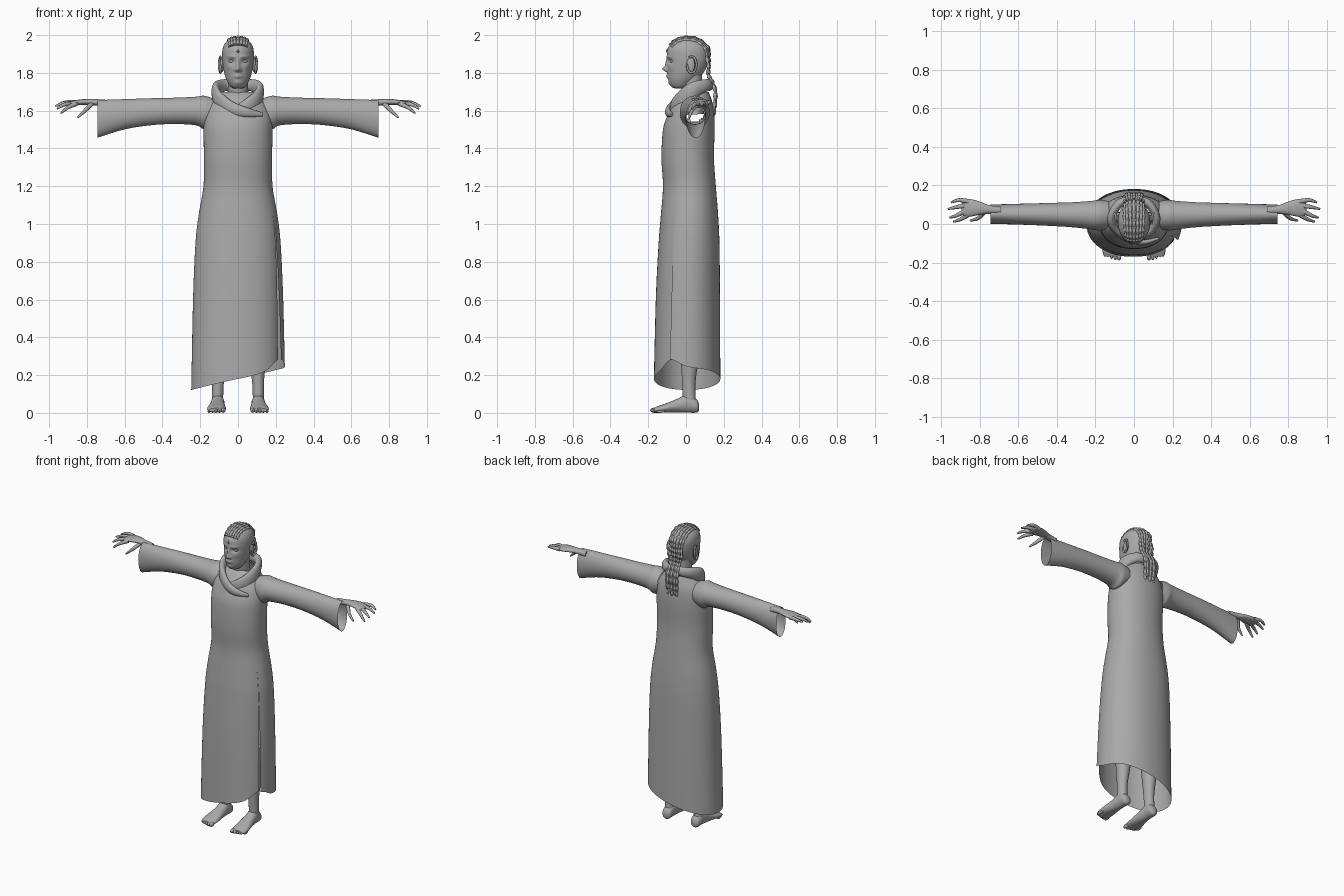
import bpy, bmesh, math
from math import sin, cos, pi, exp
from mathutils import Vector
from mathutils.bvhtree import BVHTree

cube = bpy.data.objects.get("Cube")
if cube:
    bpy.data.objects.remove(cube, do_unlink=True)

grey = bpy.data.materials.new("plain grey")
grey.use_nodes = True
grey.diffuse_color = (0.4, 0.4, 0.4, 1)
grey.node_tree.nodes["Principled BSDF"].inputs["Base Color"].default_value = (0.4, 0.4, 0.4, 1)
X, Y, Z = Vector((1, 0, 0)), Vector((0, 1, 0)), Vector((0, 0, 1))


def finish(name, bm, angle=50):
    bmesh.ops.recalc_face_normals(bm, faces=bm.faces)
    me = bpy.data.meshes.new(name)
    bm.to_mesh(me)
    bm.free()
    me.materials.append(grey)
    ob = bpy.data.objects.new(name, me)
    bpy.context.collection.objects.link(ob)
    bpy.ops.object.select_all(action='DESELECT')
    ob.select_set(True)
    bpy.context.view_layer.objects.active = ob
    bpy.ops.object.shade_smooth_by_angle(angle=math.radians(angle))
    return ob


def spline(pts, steps):
    """Smooth path through points of any dimension."""
    out = []
    last = len(pts) - 1
    for i in range(last):
        a, b, c, d = (pts[max(0, min(last, i + k))] for k in (-1, 0, 1, 2))
        for s in range(steps):
            t = s / steps
            out.append([q + t / 2 * (r - p) + t * t / 2 * (2 * p - 5 * q + 4 * r - s4)
                        + t ** 3 / 2 * (3 * q - p - 3 * r + s4)
                        for p, q, r, s4 in zip(a, b, c, d)])
    return out + [list(pts[-1])]


def skin(bm, rings, closed=True):
    for r0, r1 in zip(rings, rings[1:]):
        n = len(r0)
        for j in range(n if closed else n - 1):
            k = (j + 1) % n
            bm.faces.new((r0[j], r0[k], r1[k], r1[j]))


def sweep_mesh(pts, up=Z, tangent=None, n=16, steps=5, cap=True):
    """Sweep an ellipse along stations of x, y, z, half width, half height."""
    path = spline(pts, steps)
    bm = bmesh.new()
    rings = []
    for i, (x, y, z, ra, rb) in enumerate(path):
        t = tangent or (Vector(path[min(i + 1, len(path) - 1)][:3])
                        - Vector(path[max(i - 1, 0)][:3])).normalized()
        side = t.cross(up).normalized()
        top = side.cross(t)
        rings.append([bm.verts.new(Vector((x, y, z)) + side * ra * cos(2 * pi * j / n)
                                   + top * rb * sin(2 * pi * j / n)) for j in range(n)])
    skin(bm, rings)
    if cap:
        bm.faces.new(rings[0])
        bm.faces.new(rings[-1])
    return bm


def sweep(name, pts, **kw):
    return finish(name, sweep_mesh(pts, **kw))


def ball(name, loc, size, seg=20):
    bm = bmesh.new()
    bmesh.ops.create_uvsphere(bm, u_segments=seg, v_segments=seg // 2, radius=1)
    for v in bm.verts:
        v.co = Vector([c * s + p for c, s, p in zip(v.co, size, loc)])
    return finish(name, bm)


# Robe: a grid around the body, open at a side slit, with a slanted hem
profile = spline([(0.1, .248, -.172, .182), (.6, .238, -.16, .18), (.9, .225, -.145, .177),
                  (1.05, .208, -.133, .17), (1.2, .183, -.122, .158), (1.35, .181, -.13, .148),
                  (1.5, .182, -.122, .152), (1.57, .178, -.1, .15), (1.62, .16, -.08, .145),
                  (1.66, .13, -.055, .135), (1.7, .095, -.015, .12)], 8)


def robe_size(z):
    for a, b in zip(profile, profile[1:]):
        if z <= b[0]:
            t = max(0, (z - a[0]) / (b[0] - a[0]))
            return [p + (q - p) * t for p, q in zip(a[1:], b[1:])]
    return profile[-1][1:]


SLIT, SLIT_TOP, COLS, ROWS = -.49, 1.07, 112, 90
bm = bmesh.new()
columns = []
for j in range(COLS + 1):
    a = SLIT + 2 * pi * j / COLS
    from_start, from_end = a - SLIT, SLIT + 2 * pi - a
    hem = .18 + .235 * .248 * cos(a) + .05 * exp(-(min(from_start, from_end) / .35) ** 2)
    col = []
    for i in range(ROWS + 1):
        z = hem + (1.7 - hem) * i / ROWS
        w, front, back = robe_size(z)
        flare = max(0, SLIT_TOP - z) * (.06 * exp(-from_start / .3) - .04 * exp(-from_end / .3))
        k = 1 + flare
        col.append(bm.verts.new((w * k * math.copysign(abs(cos(a)) ** .93, cos(a)),
                                 (front + back) / 2 + (back - front) / 2 * k
                                 * math.copysign(abs(sin(a)) ** .93, sin(a)), z)))
    columns.append(col)
skin(bm, columns, closed=False)
bmesh.ops.remove_doubles(bm, verts=bm.verts, dist=1e-5)
# Arm holes
holes = [f for f in bm.faces if abs(f.calc_center_median().x) > .1
         and ((f.calc_center_median().y - .047) / .055) ** 2
         + ((f.calc_center_median().z - 1.597) / .055) ** 2 < 1]
bmesh.ops.delete(bm, geom=holes, context='FACES')
finish("robe", bm)

# Folded collar: one long band crossing the chest and one shorter band beneath it
sweep("collar_right_band", [(.02, .125, 1.735, .02, .03), (-.07, .11, 1.735, .022, .032),
                            (-.116, .04, 1.71, .022, .042), (-.103, -.02, 1.66, .022, .042),
                            (-.04, -.07, 1.615, .02, .036), (.04, -.095, 1.592, .016, .026),
                            (.13, -.075, 1.58, .006, .01)], n=20, steps=8)
sweep("collar_left_band", [(-.02, .125, 1.735, .02, .03), (.07, .11, 1.735, .022, .032),
                           (.114, .04, 1.71, .022, .042), (.1, -.02, 1.66, .022, .045),
                           (.055, -.06, 1.625, .02, .04), (0, -.07, 1.605, .014, .025)],
      n=20, steps=8)

# Neck and head, with the face shaped by soft bumps
sweep("neck", [(0, .045, 1.58, .075, .05), (0, .04, 1.66, .058, .05),
               (0, .03, 1.72, .054, .055), (0, .03, 1.8, .055, .055)], up=Y, n=32)
rings = [(1.717, .02, -.055, -.005), (1.728, .04, -.078, .02), (1.76, .06, -.092, .055),
         (1.8, .073, -.097, .092), (1.84, .08, -.099, .112), (1.88, .084, -.101, .122),
         (1.92, .083, -.099, .122), (1.95, .073, -.084, .107), (1.972, .054, -.058, .08),
         (1.985, .03, -.026, .045), (1.989, .006, .004, .014)]
bm = sweep_mesh([(0, (f + b) / 2, z, w, (b - f) / 2) for z, w, f, b in rings],
                up=Y, tangent=Z, n=112, steps=9)
# Columns: x, z, spread in x, spread in z, push along y
bumps = [(0, 1.82, .012, .014, -.026), (0, 1.848, .009, .022, -.01),
         (.014, 1.814, .007, .007, -.008), (.034, 1.862, .017, .012, .014),
         (.034, 1.886, .024, .008, -.005), (0, 1.783, .02, .01, -.011),
         (0, 1.784, .02, .0025, .005), (0, 1.747, .02, .012, -.005),
         (.045, 1.83, .016, .015, -.004)]
for v in bm.verts:
    if v.co.y < 0:
        x, z = abs(v.co.x), v.co.z
        v.co.y += sum(d * exp(-((x - bx) / sx) ** 2 - ((z - bz) / sz) ** 2)
                      for bx, bz, sx, sz, d in bumps)
skull = BVHTree.FromBMesh(bm)
finish("head", bm, 80)

# Forehead mark
bm = bmesh.new()
bmesh.ops.create_uvsphere(bm, u_segments=4, v_segments=2, radius=1)
for v in bm.verts:
    v.co = (v.co.x * .009, v.co.y * .006 - .1, v.co.z * .015 + 1.915)
finish("forehead_mark", bm, 10)

# Braids running over the skull and hanging down the back
line = [(-.086, 1.945), (-.055, 1.977), (0, 1.99), (.06, 1.975), (.11, 1.93), (.126, 1.88),
        (.118, 1.835), (.116, 1.79), (.135, 1.755), (.153, 1.7), (.15, 1.63), (.143, 1.575)]
spread = [1, 1.1, 1.15, 1.15, 1.15, 1.1, 1, .75, .75, .8, .75, .65]
for i in range(7):
    x = (i - 3) * .0165
    pts = []
    for k, ((y, z), s) in enumerate(zip(line, spread)):
        p = Vector((x * s, y, z))
        if k < 6:
            hit, normal, _, _ = skull.find_nearest(p)
            p = hit + normal * .005
        else:
            p.y += .005 * (i % 2)
            p.z += .012 * (i % 3) * (k == 11)
        pts.append((*p, 0, 0))
    fine = spline(pts, 6)
    beads = [(*p[:3], r, r) for k, p in enumerate(fine) for r in [.0078 + .002 * cos(k * pi / 2)]]
    sweep(f"braid_{i + 1}", beads, up=X, n=8, steps=2)

for side, s in (("left", 1), ("right", -1)):
    def mirrored(pts):
        return [(p[0] * s, *p[1:]) for p in pts]

    # Eyes and ears
    ball(f"{side}_eye", (.034 * s, -.071, 1.861), (.016, .013, .009))
    ball(f"{side}_ear", (.086 * s, .025, 1.842), (.01, .022, .04))
    rim = [(.093 + .008 * sin(a) ** 2 * (a < pi), .03 + .025 * sin(a), 1.843 + .043 * cos(a),
            .006, .006) for a in [k * pi / 6 for k in range(-1, 10)]]
    sweep(f"{side}_ear_rim", mirrored(rim), up=X, n=8, steps=3)

    # Wide hanging sleeve, open at both ends
    sleeve = [(.13, .047, 1.595, .072, .07), (.18, .046, 1.591, .079, .088),
              (.22, .046, 1.598, .074, .076), (.32, .048, 1.599, .065, .07),
              (.45, .05, 1.595, .059, .071), (.6, .051, 1.581, .054, .08),
              (.745, .051, 1.556, .05, .1)]
    sweep(f"{side}_sleeve", mirrored(sleeve), tangent=X, n=40, steps=6, cap=False)

    # Hand
    palm = [(.69, .07, 1.637, .02, .02), (.75, .075, 1.644, .022, .017),
            (.8, .082, 1.646, .034, .016), (.85, .084, 1.643, .045, .014),
            (.885, .085, 1.638, .042, .011), (.895, .085, 1.637, .02, .005)]
    sweep(f"{side}_palm", mirrored(palm), tangent=X, n=20)
    fingers = {"thumb": [(.775, .065, 1.637), (.81, .03, 1.6), (.85, .018, 1.563)],
               "index_finger": [(.855, .052, 1.637), (.9, .025, 1.617), (.938, .012, 1.587)],
               "middle_finger": [(.87, .072, 1.638), (.92, .045, 1.632), (.958, .033, 1.61)],
               "ring_finger": [(.87, .096, 1.64), (.92, .088, 1.64), (.966, .078, 1.625)],
               "little_finger": [(.86, .117, 1.643), (.91, .124, 1.645), (.95, .112, 1.634)]}
    for finger, pts in fingers.items():
        sized = [(*p, r, r) for p, r in zip(pts, (.013, .01, .005))]
        sweep(f"{side}_{finger}", mirrored(sized), n=10)

    # Leg, foot and toes
    leg = [(.108, .022, .03, .03, .034), (.108, .016, .1, .03, .034), (.106, .015, .17, .032, .036),
           (.103, .02, .3, .045, .048), (.1, .018, .4, .046, .05), (.098, .01, .52, .05, .054)]
    sweep(f"{side}_leg", mirrored(leg), up=Y, tangent=Z, n=24)
    foot = [(.106, .07, .03, .012, .014), (.106, .057, .036, .03, .034), (.107, .01, .05, .035, .049),
            (.109, -.05, .037, .04, .036), (.113, -.11, .025, .049, .024),
            (.114, -.15, .018, .048, .017), (.114, -.17, .014, .04, .011)]
    sweep(f"{side}_foot", mirrored(foot), tangent=-Y, n=24)
    for k in range(5):
        r = .014 - .0015 * k
        ball(f"{side}_toe_{k + 1}", ((.078 + .019 * k) * s, -.167 + .004 * k * k / 2, r),
             (r * .85, .023, r), 12)
